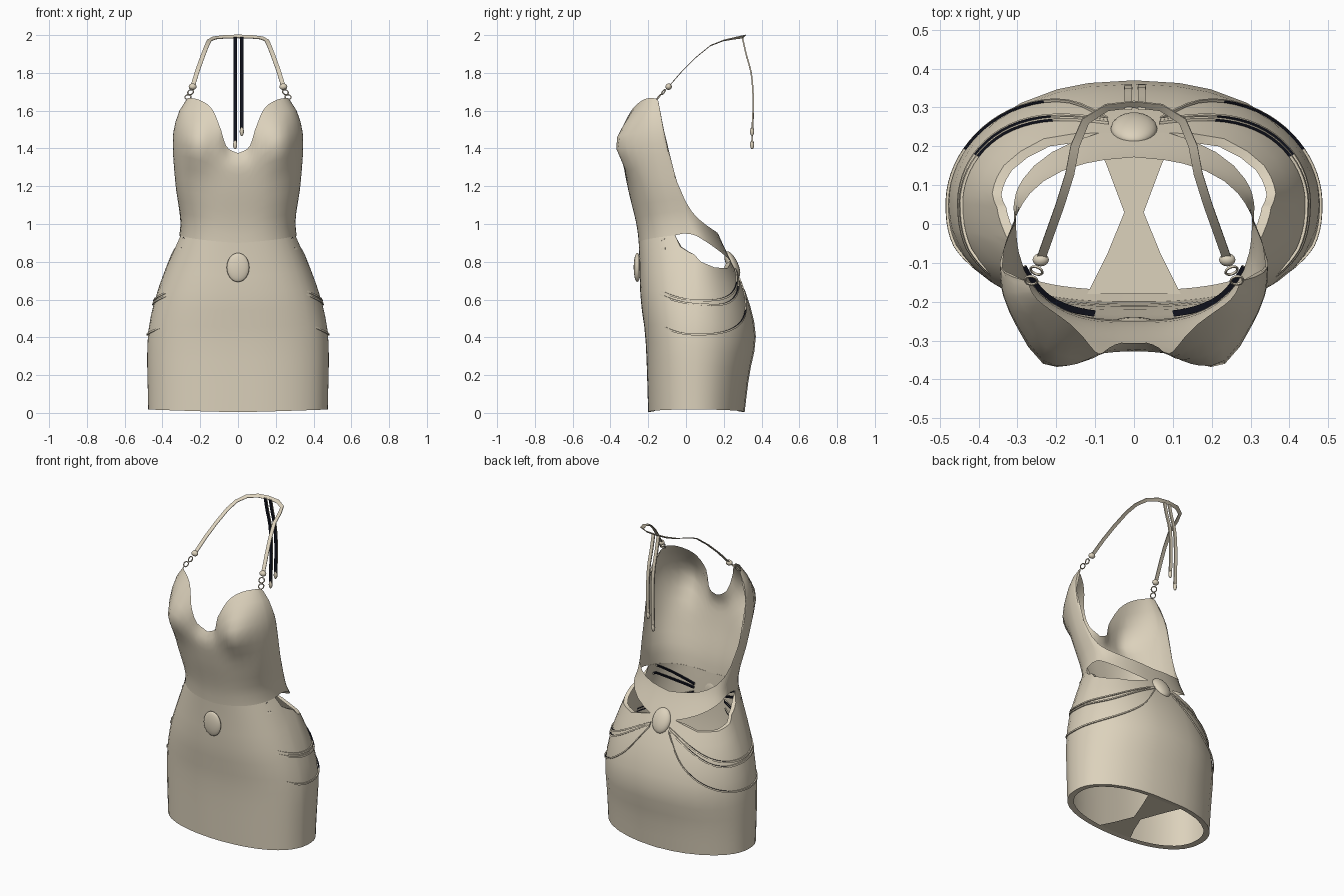
import bpy, bmesh, math
from mathutils import Vector

cube = bpy.data.objects.get("Cube")
if cube:
    bpy.data.objects.remove(cube)


def material(name, colour):
    mat = bpy.data.materials.new(name)
    mat.use_nodes = True
    mat.diffuse_color = colour
    mat.node_tree.nodes["Principled BSDF"].inputs["Base Color"].default_value = colour
    return mat


fabric = material("beige_fabric", (0.72, 0.645, 0.505, 1))
lining = material("dark_lining", (0.006, 0.007, 0.014, 1))


def table(*points):
    """Smooth curve through (key, value) points."""
    def slope(i):
        a, b = points[max(i - 1, 0)], points[min(i + 1, len(points) - 1)]
        return (b[1] - a[1]) / (b[0] - a[0])

    def value(k):
        if k <= points[0][0]:
            return points[0][1]
        for i in range(len(points) - 1):
            (k0, v0), (k1, v1) = points[i], points[i + 1]
            if k <= k1:
                d = k1 - k0
                t = (k - k0) / d
                s = t * t * (3 - 2 * t)
                return (v0 + (v1 - v0) * s + slope(i) * d * t * (1 - t) ** 2
                        - slope(i + 1) * d * t * t * (1 - t))
        return points[-1][1]
    return value


def line(*points):
    """Straight segments through (key, value) points."""
    def value(k):
        for (k0, v0), (k1, v1) in zip(points, points[1:]):
            if k <= k1:
                return v0 + (v1 - v0) * max(0, (k - k0) / (k1 - k0))
        return points[-1][1]
    return value


# Body profiles by height
half_width = table((0, .475), (.4, .478), (.6, .44), (.8, .37), (.97, .305),
                   (1.2, .33), (1.4, .345), (1.5, .34), (1.6, .31), (1.67, .265))
front_y = table((0, -.2), (.4, -.215), (.6, -.24), (.95, -.255), (1.2, -.31),
                (1.4, -.345), (1.5, -.335), (1.6, -.295), (1.67, -.24))
back_y = table((0, .31), (.2, .335), (.4, .37), (.6, .33), (.76, .26),
               (.95, .17), (1.1, .12), (1.3, 0), (1.67, -.1))
mid_y = table((0, .05), (.9, .04), (1.1, -.02), (1.3, -.08), (1.67, -.15))

# Edges by angle, from front (0) to back (180)
top_edge = table((0, 1.375), (7, 1.415), (11, 1.5), (20, 1.6), (38, 1.65), (66, 1.667),
                 (88, 1.662), (90, 1.65), (92, 1.5), (95, 1.25), (100, 1.12), (112, 1.04),
                 (140, .98), (180, .945))
hole_low = line((0, .9), (76, .94), (80, .88), (100, .8), (120, .77), (145, .765), (168, .805))
hole_high = line((0, .9), (76, .94), (85, .95), (100, .935), (120, .9), (145, .85), (168, .805))


def body(angle, z, grow=0.0):
    """Point on the body surface; negative angles give the right side."""
    t = abs(angle)
    a = math.radians(t)
    s, c = math.sin(a), math.cos(a)
    mid = mid_y(z)
    x = (half_width(z) + grow) * max(s, 0) ** (.8 if c > 0 else .9)
    if c > 0:
        y = mid + (front_y(z) - grow - mid) * c ** .8
        # Cups, and the neckline rolling inwards between them
        y -= .058 * math.exp(-((t - 36) / 18) ** 2 - ((z - 1.42) / .12) ** 2)
        y += .055 * math.exp(-(t / 9) ** 2 - ((z - 1.42) / .07) ** 2)
    else:
        y = mid + (back_y(z) + grow - mid) * -c
    return Vector((math.copysign(x, angle), y, z))


def finish(obj, angle=40):
    obj.data.materials.append(fabric)
    obj.data.materials.append(lining)
    bpy.ops.object.select_all(action="DESELECT")
    obj.select_set(True)
    bpy.context.view_layer.objects.active = obj
    bpy.ops.object.shade_smooth_by_angle(angle=math.radians(angle))


def from_bmesh(name, bm):
    mesh = bpy.data.meshes.new(name)
    bm.to_mesh(mesh)
    bm.free()
    obj = bpy.data.objects.new(name, mesh)
    bpy.context.collection.objects.link(obj)
    return obj


def skin(bm, columns):
    for left, right in zip(columns, columns[1:]):
        for j in range(len(left) - 1):
            bm.faces.new((left[j], right[j], right[j + 1], left[j + 1]))


def spread(low, high, steps):
    return [low + (high - low) * i / steps for i in range(steps + 1)]


# Dress: skirt below the side openings, bodice and back band above
half = [0, 3, 5, 7, 9, 11, 13, 16, 20, 24, 30, 38, 48, 57, 66, 76, 80, 85, 88, 90, 92, 95,
        100, 106, 112, 120, 132, 145, 158, 168, 180]
angles = [-a for a in reversed(half)] + half[1:]
bm = bmesh.new()
skirt, bodice, hem, lip = [], [], [], []
for a in angles:
    t = abs(a)
    hem_z = .004 + .014 * math.sin(math.radians(t))
    skirt.append([bm.verts.new(body(a, z)) for z in spread(hem_z, hole_low(t), 10)])
    bodice.append([bm.verts.new(body(a, z)) for z in spread(hole_high(t), top_edge(t), 12)])
    # Turned-in hem and turned-in lower edge of the openings
    p = body(a, hem_z)
    inner = Vector((p.x * .92, .05 + (p.y - .05) * .88, hem_z + .004))
    hem.append([bm.verts.new(inner), bm.verts.new(p)])
    turn = -.024 if 76 < t < 168 else -.001
    lip.append([bm.verts.new(body(a, hole_low(t), g)) for g in (0, turn)])
for part in (skirt, bodice, hem, lip):
    skin(bm, part)
bmesh.ops.remove_doubles(bm, verts=bm.verts, dist=.0002)
finish(from_bmesh("dress", bm), 50)

# Bridge between the two leg openings
bm = bmesh.new()
rows = []
for y, w in ((-.18, .12), (-.08, .07), (.03, .025), (.15, .07), (.28, .125)):
    rows.append([bm.verts.new((-w, y, .012)), bm.verts.new((w, y, .012))])
skin(bm, rows)
finish(from_bmesh("leg_bridge", bm))


def band(name, sections, is_dark):
    """Flat band through four-cornered sections; is_dark(side, fraction) picks lined faces."""
    bm = bmesh.new()
    rows = [[bm.verts.new(p) for p in section] for section in sections]
    for i, (a, b) in enumerate(zip(rows, rows[1:])):
        for k in range(4):
            n = (k + 1) % 4
            face = bm.faces.new((a[k], b[k], b[n], a[n]))
            face.material_index = int(is_dark(k, i / len(rows)))
    bm.faces.new(rows[0])
    bm.faces.new(rows[-1])
    bmesh.ops.recalc_face_normals(bm, faces=bm.faces)
    finish(from_bmesh(name, bm))


def ribbon(name, points, normal, width, thickness, is_dark):
    points = [Vector(p) for p in points]
    sections = []
    for i, p in enumerate(points):
        along = points[min(i + 1, len(points) - 1)] - points[max(i - 1, 0)]
        side = along.cross(Vector(normal)).normalized() * width / 2
        out = side.cross(along).normalized() * thickness / 2
        sections.append((p - side + out, p + side + out, p + side - out, p - side - out))
    band(name, sections, is_dark)


def ball(name, place, size, tilt=0):
    bpy.ops.mesh.primitive_uv_sphere_add(segments=20, ring_count=12, location=place,
                                         rotation=(math.radians(tilt), 0, 0))
    obj = bpy.context.object
    obj.name, obj.scale = name, size
    finish(obj, 60)


# Medallions
ball("front_medallion", (0, -.258, .77), (.06, .019, .077))
ball("back_medallion", (0, .245, .785), (.06, .03, .077), 25)

# Neck strap
rise = [(.238, -.085, 1.735), (.215, -.02, 1.81), (.19, .05, 1.88), (.165, .13, 1.945),
        (.152, .2, 1.972), (.125, .265, 1.985), (.07, .3, 1.991)]
path = rise + [(0, .308, 1.993)] + [(-x, y, z) for x, y, z in reversed(rise)]
ribbon("neck_strap", path, (0, -.7, .7), .023, .004, lambda side, f: False)

# Strap beads and rings
for side, label in ((1, "left"), (-1, "right")):
    ball(label + "_strap_bead", (side * .24, -.092, 1.727), (.021, .017, .017))
    for i, turn in enumerate((10, 30)):
        bpy.ops.mesh.primitive_torus_add(
            major_radius=.016, minor_radius=.0035, major_segments=16, minor_segments=6,
            location=(side * (.265 - .014 * i), -.145 + .025 * i, 1.672 + .026 * i),
            rotation=(math.radians(50), math.radians(side * turn), 0))
        bpy.context.object.name = label + "_strap_ring"
        finish(bpy.context.object, 60)

# Hanging cords, lined on the front, with teardrop ends
for x, end, label in ((-.015, 1.43, "right"), (.02, 1.5, "left")):
    drop = table((end, .35), (1.65, .356), (1.8, .345), (1.9, .318), (1.99, .298))
    points = [Vector((x, drop(z), z)) for z in spread(1.99, end, 12)]
    wide, deep = Vector((.01, 0, 0)), Vector((0, .004, 0))
    band(label + "_cord", [(p - wide - deep, p + wide - deep, p + wide + deep, p - wide + deep)
                           for p in points], lambda side, f: side == 0)
    ball(label + "_cord_drop", (x, .35, end - .01), (.011, .011, .024))

# Draped hip strands: inside the dress at the front, outside it from the hips back
drapes = {
    "upper": table((8, .77), (40, .68), (70, .62), (95, .595), (130, .62), (172, .76)),
    "middle": table((8, .76), (40, .66), (70, .6), (95, .575), (130, .59), (172, .75)),
    "lower": table((8, .74), (35, .52), (65, .44), (95, .415), (130, .45), (155, .56), (172, .74)),
    "waist_high": table((8, .8), (35, .86), (66, .93)),
    "waist_low": table((8, .78), (35, .82), (60, .87)),
}
depth = line((0, -.006), (52, -.006), (72, .005), (180, .005))
for side, label in ((1, "left"), (-1, "right")):
    for name, height in drapes.items():
        waist = name.startswith("waist")
        sections = []
        for a in spread(12, 64 if waist else 172, 40):
            z, outer = height(a), depth(a) + .003
            inner = outer - (.016 if waist else .007)
            sections.append([body(side * a, z + dz, g) for dz, g in
                             ((-.005, outer), (.005, outer), (.005, inner), (-.005, inner))])
        band(label + "_" + name + "_strand", sections,
             lambda k, f: k == 2 or k == 1 and (waist or .62 < f < .85))
